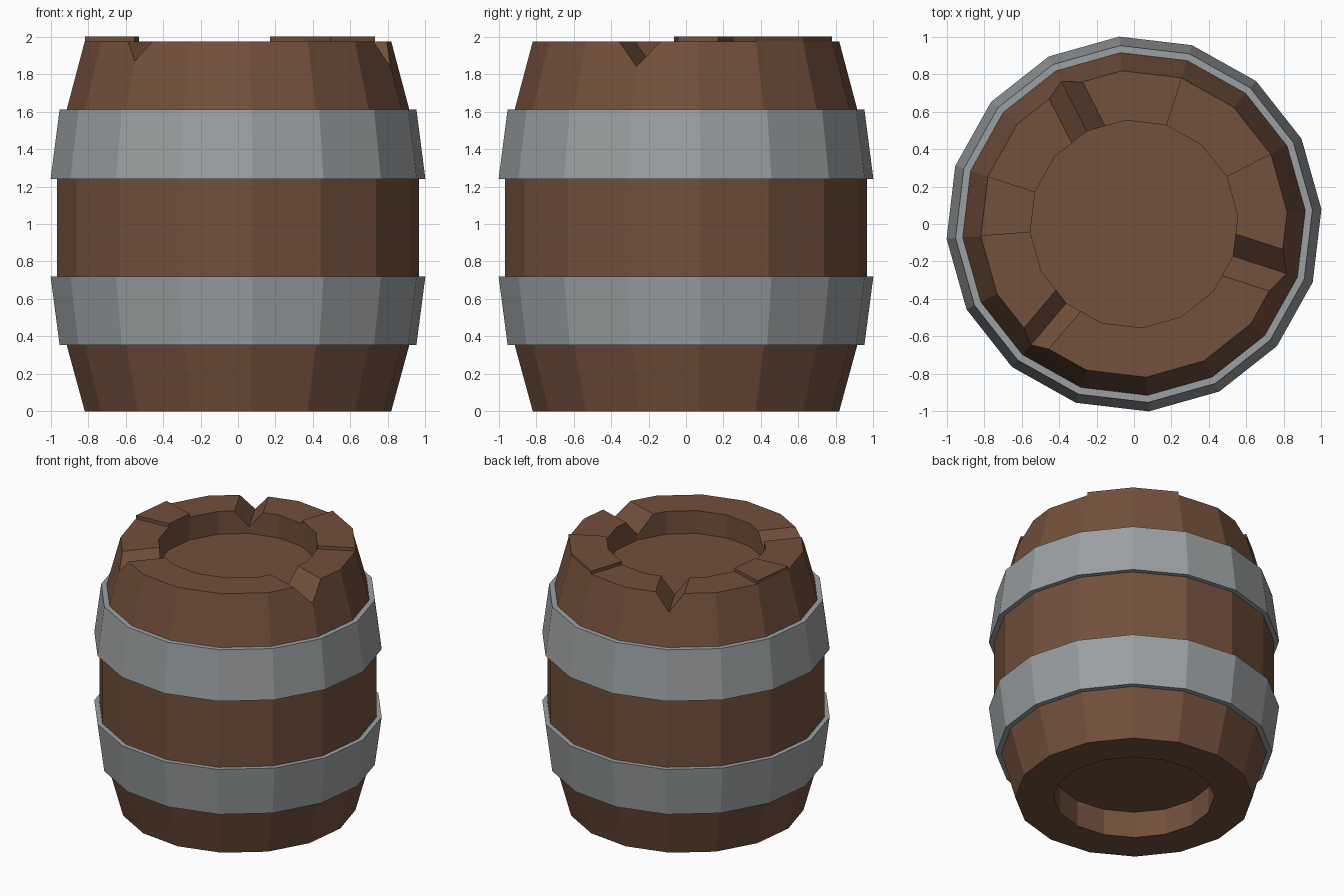
import bpy, bmesh, math
from mathutils import Vector

if "Cube" in bpy.data.objects:
    bpy.data.objects.remove(bpy.data.objects["Cube"])

SIDES = 16
START = math.radians(4.5)
STEP = 2 * math.pi / SIDES


def material(name, color):
    mat = bpy.data.materials.new(name)
    mat.diffuse_color = (*color, 1)
    mat.use_nodes = True
    mat.node_tree.nodes["Principled BSDF"].inputs["Base Color"].default_value = mat.diffuse_color
    return mat


def make_object(name, bm, mat=None):
    bmesh.ops.recalc_face_normals(bm, faces=bm.faces)
    mesh = bpy.data.meshes.new(name)
    bm.to_mesh(mesh)
    bm.free()
    obj = bpy.data.objects.new(name, mesh)
    bpy.context.collection.objects.link(obj)
    if mat:
        mesh.materials.append(mat)
    return obj


def lathe(profile, closed):
    """Spin (radius, z) points; open profiles get flat caps at both ends."""
    bm = bmesh.new()
    rings = []
    for r, z in profile:
        rings.append([bm.verts.new((r * math.cos(START + k * STEP),
                                    r * math.sin(START + k * STEP), z))
                      for k in range(SIDES)])
    pairs = list(zip(rings, rings[1:]))
    if closed:
        pairs.append((rings[-1], rings[0]))
    for a, b in pairs:
        for k in range(SIDES):
            n = (k + 1) % SIDES
            bm.faces.new((a[k], a[n], b[n], b[k]))
    if not closed:
        bm.faces.new(rings[0])
        bm.faces.new(rings[-1])
    return bm


wood = material("wood", (0.17, 0.08, 0.045))
iron = material("iron", (0.33, 0.35, 0.36))

# Barrel body with a recess in both ends
body_bm = lathe([(0.555, 0.2), (0.555, 0), (0.82, 0), (0.917, 0.355),
                 (0.968, 0.72), (0.968, 1.24), (0.917, 1.61),
                 (0.82, 1.975), (0.555, 1.975), (0.555, 1.8)], False)

# Raised stave ends on the top rim
raised = {1, 2, 7}
rim = []
for f in body_bm.faces:
    c = f.calc_center_median()
    if abs(c.z - 1.975) < 1e-4:
        k = int(((math.atan2(c.y, c.x) - START) % (2 * math.pi)) / STEP)
        if k in raised:
            rim.append(f)
ext = bmesh.ops.extrude_face_region(body_bm, geom=rim)
bmesh.ops.translate(body_bm, vec=(0, 0, 0.025),
                    verts=[v for v in ext["geom"] if isinstance(v, bmesh.types.BMVert)])
bmesh.ops.delete(body_bm, geom=[f for f in rim if f.is_valid], context='FACES_ONLY')
body = make_object("barrel_body", body_bm, wood)

# V notches across the top rim: angle, half width, bottom height
for angle, width, low in ((117, 0.10, 1.85), (-18, 0.117, 1.84), (229.5, 0.087, 1.87)):
    a = math.radians(angle)
    out = Vector((math.cos(a), math.sin(a), 0))
    side = Vector((-math.sin(a), math.cos(a), 0))
    w = width * (2.1 - low) / (1.975 - low)
    bm = bmesh.new()
    ends = [[bm.verts.new(out * r + side * s + Vector((0, 0, z)))
             for s, z in ((-w, 2.1), (0, low), (w, 2.1))] for r in (0.4, 1.1)]
    bm.faces.new(ends[0])
    bm.faces.new(ends[1])
    for i in range(3):
        j = (i + 1) % 3
        bm.faces.new((ends[0][i], ends[0][j], ends[1][j], ends[1][i]))
    cutter = make_object("notch_cutter", bm, wood)
    cutter.hide_render = True
    mod = body.modifiers.new("notch", 'BOOLEAN')
    mod.operation = 'DIFFERENCE'
    mod.solver = 'EXACT'
    mod.object = cutter
    bpy.context.view_layer.objects.active = body
    bpy.ops.object.modifier_apply(modifier=mod.name)
    bpy.data.objects.remove(cutter)

# Iron hoops
for name, z_thin, z_wide in (("lower_hoop", 0.355, 0.72), ("upper_hoop", 1.61, 1.24)):
    make_object(name, lathe([(0.917, z_thin), (0.955, z_thin),
                             (1.003, z_wide), (0.968, z_wide)], True), iron)
